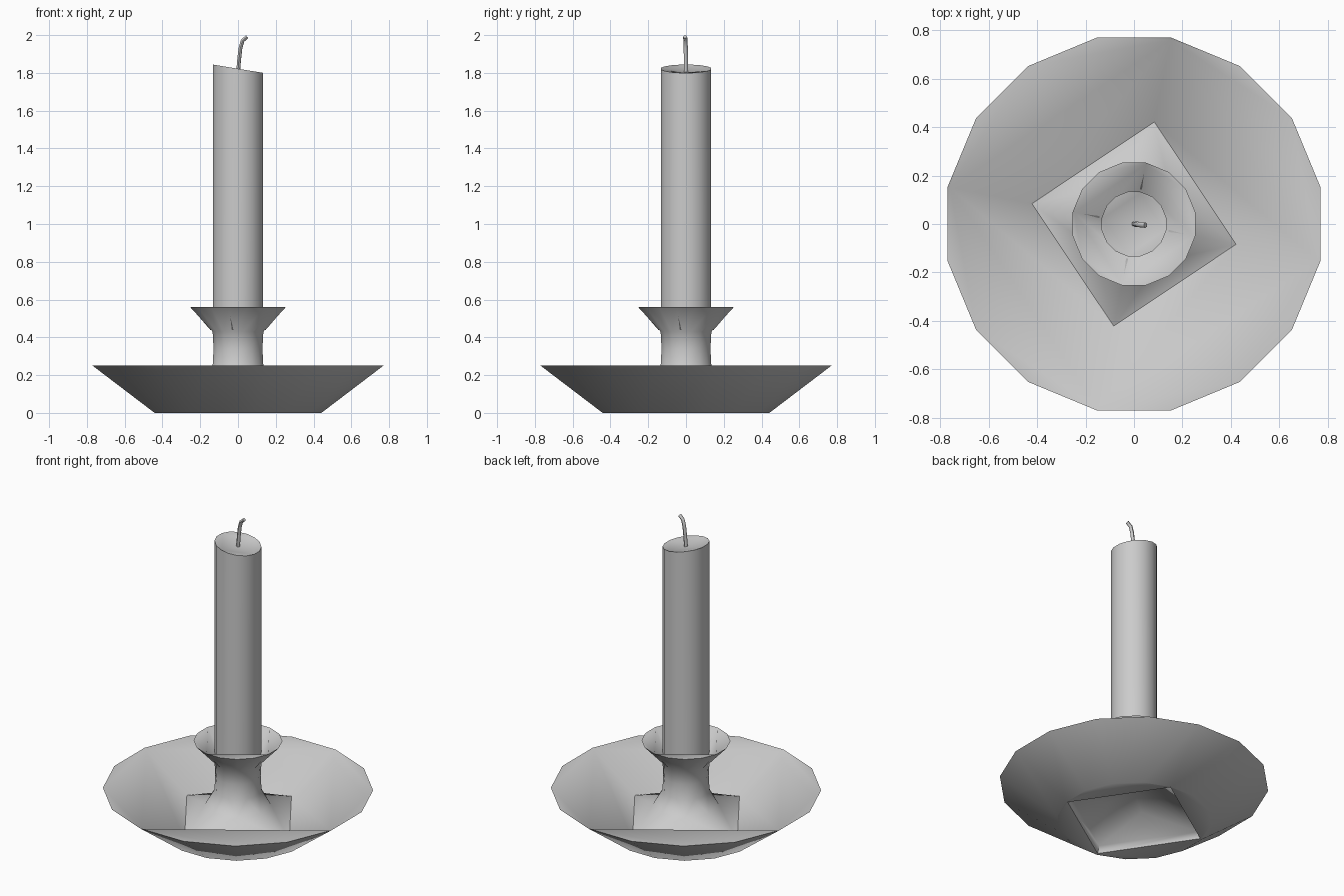
import bpy, bmesh
from math import pi, sin, cos

if "Cube" in bpy.data.objects:
    bpy.data.objects.remove(bpy.data.objects["Cube"])

PHASE = pi / 16      # flat sides face the axes


def finish(obj, angle=60):
    bpy.ops.object.select_all(action='DESELECT')
    obj.select_set(True)
    bpy.context.view_layer.objects.active = obj
    bpy.ops.object.shade_smooth_by_angle(angle=angle * pi / 180)


def bridge(bm, a, b):
    """Join two rings; side counts may differ by a whole factor."""
    if len(a) < len(b):
        a, b = b, a
    if len(b) == 1:                       # closing point
        for i in range(len(a)):
            bm.faces.new((a[i], a[(i + 1) % len(a)], b[0]))
        return
    n, k = len(b), len(a) // len(b)
    for i in range(n):
        c0, c1 = b[i], b[(i + 1) % n]
        f = [a[(i * k + j) % len(a)] for j in range(k + 1)]
        if k == 1:
            bm.faces.new((f[0], f[1], c1, c0))
            continue
        half = k // 2
        for j in range(k):
            bm.faces.new((f[j], f[j + 1], c0 if j < half else c1))
        bm.faces.new((c0, f[half], c1))


def lathe(name, rings, slope=None):
    """rings: (sides, radius, z); one side makes a closing point."""
    bm = bmesh.new()
    prev = None
    for sides, r, z in rings:
        ring = []
        for i in range(sides):
            t = 2 * pi * i / sides - PHASE
            x, y = r * cos(t), r * sin(t)
            ring.append(bm.verts.new((x, y, z + (slope(x, z) if slope else 0))))
        if prev:
            bridge(bm, prev, ring)
        prev = ring
    bmesh.ops.recalc_face_normals(bm, faces=bm.faces)
    me = bpy.data.meshes.new(name)
    bm.to_mesh(me)
    bm.free()
    obj = bpy.data.objects.new(name, me)
    bpy.context.collection.objects.link(obj)
    finish(obj)
    return obj


# Dish, stem and cup as one turned piece, with coarse inner sides
lathe("candle_holder", [
    (1, 0.0, 0.20),                        # hollow under the stem
    (8, 0.16, 0.145), (4, 0.42, 0.045),
    (4, 0.44, 0.003), (16, 0.45, 0.0),     # foot
    (16, 0.785, 0.25), (4, 0.775, 0.244),  # dish rim
    (4, 0.43, 0.065),                      # dish floor
    (8, 0.19, 0.155), (16, 0.137, 0.245),  # stem flare
    (16, 0.132, 0.34), (16, 0.137, 0.43),
    (16, 0.258, 0.56), (4, 0.252, 0.556),  # cup rim
    (4, 0.15, 0.44), (1, 0.0, 0.43),
])

# Candle with a slanted, slightly hollow top
lathe("candle", [
    (1, 0.0, 0.435), (16, 0.136, 0.435), (16, 0.136, 1.822),
    (4, 0.130, 1.818), (1, 0.0, 1.805),
], slope=lambda x, z: -0.165 * x if z > 1 else 0)

# Bent wick
cu = bpy.data.curves.new("wick", 'CURVE')
cu.dimensions = '3D'
cu.bevel_depth = 0.011
cu.bevel_resolution = 1
cu.use_fill_caps = True
path = [(0, 1.80), (0.006, 1.87), (0.013, 1.93), (0.024, 1.97), (0.048, 1.991)]
sp = cu.splines.new('POLY')
sp.points.add(len(path) - 1)
for p, (x, z) in zip(sp.points, path):
    p.co = (x, -0.1 * x, z, 1)
wick = bpy.data.objects.new("wick", cu)
bpy.context.collection.objects.link(wick)
bpy.ops.object.select_all(action='DESELECT')
wick.select_set(True)
bpy.context.view_layer.objects.active = wick
bpy.ops.object.convert(target='MESH')
finish(bpy.context.view_layer.objects.active)
